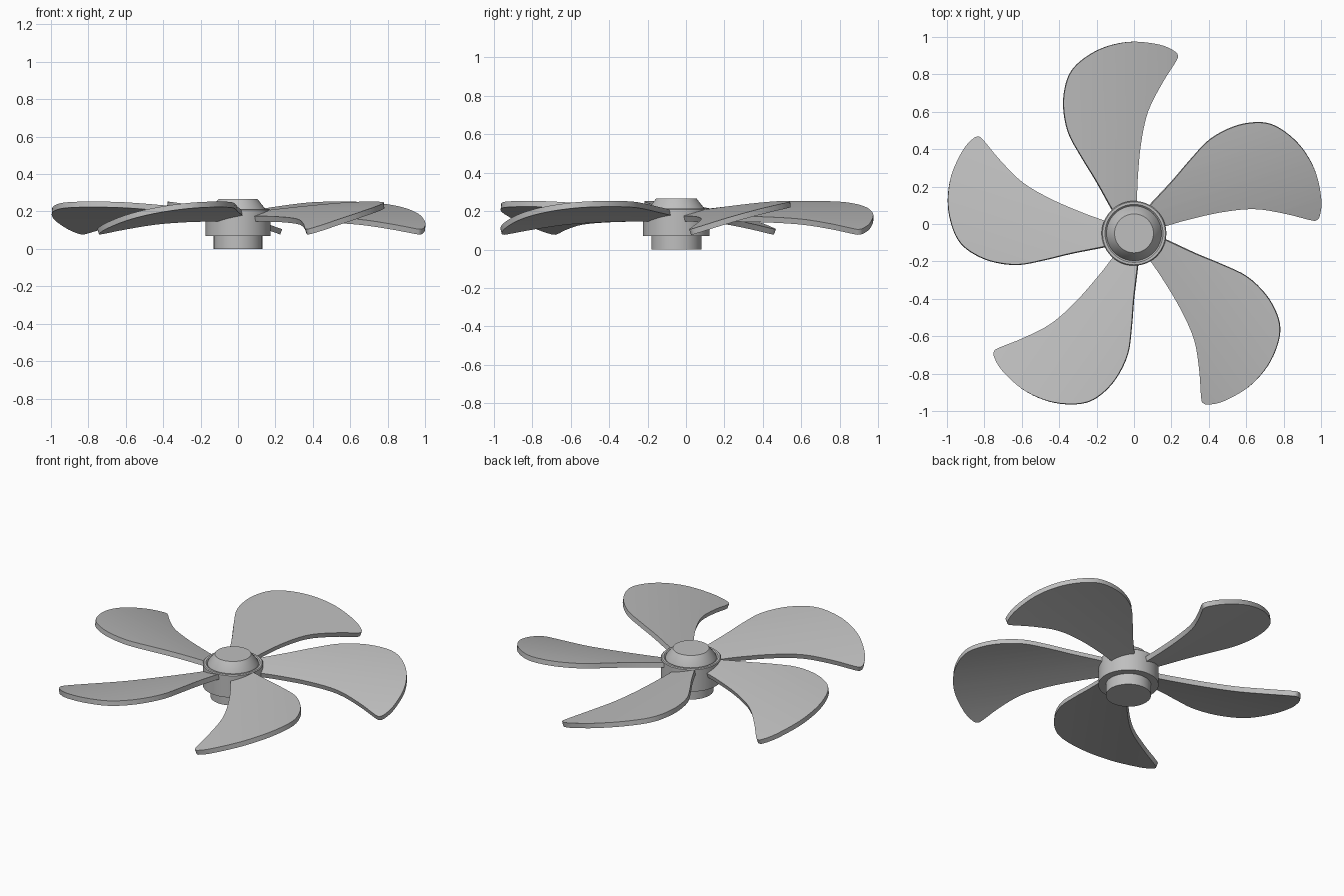
import bpy, bmesh, math
from mathutils import Vector, Matrix

cube = bpy.data.objects.get("Cube")
if cube:
    bpy.data.objects.remove(cube, do_unlink=True)

CENTRE = Vector((0, -0.05, 0))
THICK = 0.03

grey = bpy.data.materials.new("plain grey")
grey.use_nodes = True
grey.diffuse_color = (0.52, 0.52, 0.52, 1)
grey.node_tree.nodes["Principled BSDF"].inputs["Base Color"].default_value = (0.52, 0.52, 0.52, 1)


def add_object(name, mesh, angle=0.0):
    ob = bpy.data.objects.new(name, mesh)
    ob.location = CENTRE
    ob.rotation_euler.z = angle
    bpy.context.collection.objects.link(ob)
    return ob


def finish(bm, name):
    bmesh.ops.recalc_face_normals(bm, faces=bm.faces[:])
    mesh = bpy.data.meshes.new(name)
    bm.to_mesh(mesh)
    bm.free()
    mesh.materials.append(grey)
    return mesh


def smooth(ob):
    bpy.ops.object.select_all(action='DESELECT')
    ob.select_set(True)
    bpy.context.view_layer.objects.active = ob
    bpy.ops.object.shade_smooth_by_angle(angle=math.radians(35))


def spline(points, steps):
    """Open smooth curve through the points."""
    pts = [Vector(p) for p in points]
    pts = [pts[0]] + pts + [pts[-1]]
    out = []
    for a, b, c, d in zip(pts, pts[1:], pts[2:], pts[3:]):
        for k in range(steps):
            t = k / steps
            out.append(0.5 * (2 * b + (c - a) * t + (2 * a - 5 * b + 4 * c - d) * t * t
                              + (3 * b - a - 3 * c + d) * t ** 3))
    out.append(pts[-1])
    return out


# Hub: turned profile with a stub below, rim and bevelled cap
profile = [(0, 0.267), (0.104, 0.267), (0.145, 0.215), (0.147, 0.205), (0.155, 0.213),
           (0.168, 0.213), (0.173, 0.208), (0.173, 0.07), (0.13, 0.07), (0.13, 0), (0, 0)]
bm = bmesh.new()
verts = [bm.verts.new((r, 0, z)) for r, z in profile]
edges = [bm.edges.new(pair) for pair in zip(verts, verts[1:])]
bmesh.ops.spin(bm, geom=verts + edges, cent=(0, 0, 0), axis=(0, 0, 1),
               angle=math.tau, steps=64, use_duplicate=False)
bmesh.ops.remove_doubles(bm, verts=bm.verts[:], dist=0.0005)
smooth(add_object("hub", finish(bm, "hub")))

# Blade outline: root, leading edge, rounded tip, trailing edge, root
outline = [(-0.07, 0.06), (-0.11, 0.12), (-0.2, 0.28), (-0.28, 0.41), (-0.35, 0.54),
           (-0.376, 0.68), (-0.362, 0.80), (-0.32, 0.885), (-0.235, 0.955), (-0.13, 1.003),
           (0, 1.025), (0.14, 1.008), (0.214, 0.976), (0.235, 0.95), (0.224, 0.918),
           (0.15, 0.80), (0.075, 0.65), (0.037, 0.475), (0.02, 0.29), (0.016, 0.165),
           (0.012, 0.06)]


def height(x):
    return 0.18 - 0.27 * x - 0.2 * x * x


def normal(x):
    return Vector((0.27 + 0.4 * x, 0, 1)).normalized()


# Cut the flat outline into strips, bend it, then give it thickness
bm = bmesh.new()
bm.faces.new([bm.verts.new((p.x, p.y, 0)) for p in reversed(spline(outline, 4))])
for i in range(15):
    bmesh.ops.bisect_plane(bm, geom=bm.verts[:] + bm.edges[:] + bm.faces[:], dist=0.0001,
                           plane_co=(-0.35 + 0.04 * i, 0, 0), plane_no=(1, 0, 0))
for v in bm.verts:
    v.co.z = height(v.co.x)
ret = bmesh.ops.extrude_face_region(bm, geom=bm.faces[:], use_keep_orig=True)
for v in ret["geom"]:
    if isinstance(v, bmesh.types.BMVert):
        v.co -= normal(v.co.x) * THICK
blade_mesh = finish(bm, "blade")

# Five blades around the hub
for i in range(5):
    blade = add_object(f"blade_{i + 1}", blade_mesh, math.tau * i / 5)
    if i == 0:
        smooth(blade)
